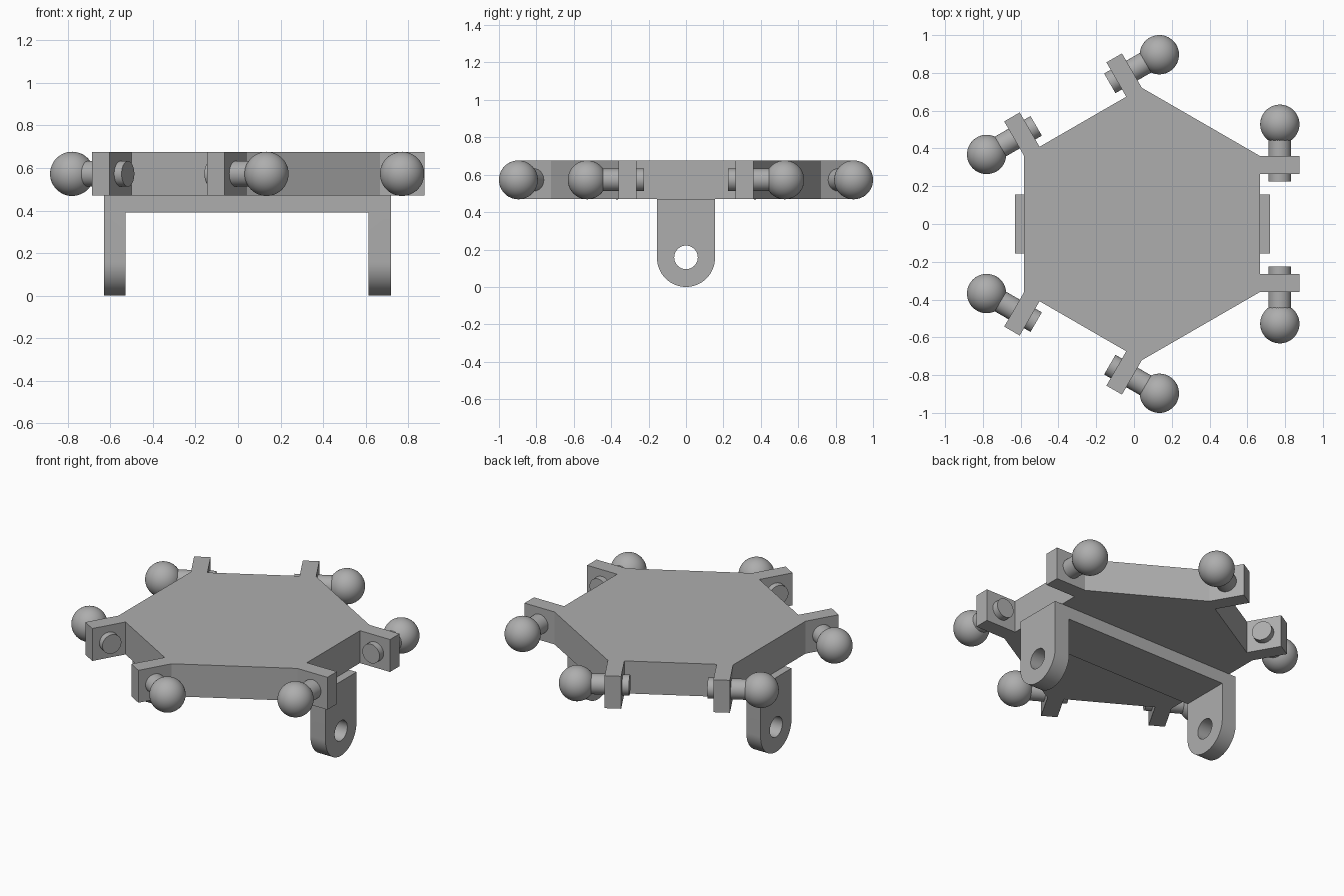
import bpy
import bmesh
from math import pi, sin, cos, radians
from mathutils import Matrix, Vector

default = bpy.data.objects.get("Cube")
if default:
    bpy.data.objects.remove(default, do_unlink=True)

grey = bpy.data.materials.new("plain_grey")
grey.use_nodes = True
colour = (0.42, 0.42, 0.42, 1)
grey.diffuse_color = colour
grey.node_tree.nodes["Principled BSDF"].inputs["Base Color"].default_value = colour

CENTRE = Vector((0.042, 0, 0))
BOTTOM, TOP = 0.47, 0.675
MID = (BOTTOM + TOP) / 2
HALF = 0.36           # half length of the long plate edge
EDGE, TIP = 0.625, 0.835
INNER = 0.265         # inner side of each lug
PIN_X, BALL_Y, BALL_R, PIN_R = 0.73, 0.528, 0.104, 0.06


def prism(name, points, along):
    """Extrude a closed outline of 3D points along a vector."""
    bm = bmesh.new()
    face = bm.faces.new([bm.verts.new(p) for p in points])
    moved = bmesh.ops.extrude_face_region(bm, geom=[face], use_keep_orig=True)["geom"]
    bmesh.ops.translate(bm, vec=along, verts=[v for v in moved if isinstance(v, bmesh.types.BMVert)])
    bmesh.ops.recalc_face_normals(bm, faces=bm.faces)
    mesh = bpy.data.meshes.new(name)
    bm.to_mesh(mesh)
    bm.free()
    mesh.materials.append(grey)
    obj = bpy.data.objects.new(name, mesh)
    bpy.context.collection.objects.link(obj)
    return obj


def smooth(obj):
    bpy.ops.object.select_all(action="DESELECT")
    obj.select_set(True)
    bpy.context.view_layer.objects.active = obj
    bpy.ops.object.shade_smooth_by_angle(angle=radians(35))


# Six-sided plate with a pair of lugs on three of its edges
half_edge = [(EDGE, INNER), (TIP, INNER), (TIP, HALF), (EDGE, HALF)]
sector = [(x, -y) for x, y in reversed(half_edge)] + half_edge
outline = []
for k in range(3):
    turn = Matrix.Rotation(k * 2 * pi / 3, 3, "Z")
    outline += [turn @ Vector((x, y, BOTTOM)) + CENTRE for x, y in sector]
prism("plate", outline, (0, 0, TOP - BOTTOM))

# Pin and ball on each lug
for k in range(3):
    turn = Matrix.Rotation(k * 2 * pi / 3, 4, "Z")
    for side, label in ((1, "left"), (-1, "right")):
        start = 0.225
        middle = turn @ Vector((PIN_X, side * (start + BALL_Y) / 2, MID)) + CENTRE
        bpy.ops.mesh.primitive_cylinder_add(vertices=48, radius=PIN_R, depth=BALL_Y - start)
        pin = bpy.context.object
        pin.name = f"pin_{label}_{k + 1}"
        pin.matrix_world = Matrix.Translation(middle) @ turn @ Matrix.Rotation(pi / 2, 4, "X")
        bpy.ops.mesh.primitive_uv_sphere_add(
            segments=48, ring_count=24, radius=BALL_R,
            location=turn @ Vector((PIN_X, side * BALL_Y, MID)) + CENTRE)
        ball = bpy.context.object
        ball.name = f"ball_{label}_{k + 1}"
        for obj in (pin, ball):
            obj.data.materials.append(grey)
            smooth(obj)

# Bracket under the plate: a U shape with rounded, drilled feet
OUT_L, IN_L, IN_R, OUT_R = -0.63, -0.53, 0.615, 0.72
ROUND = 0.155
u_shape = [(OUT_L, 0), (IN_L, 0), (IN_L, 0.39), (IN_R, 0.39),
           (IN_R, 0), (OUT_R, 0), (OUT_R, BOTTOM), (OUT_L, BOTTOM)]
bracket = prism("bracket", [(x, -0.3, z) for x, z in u_shape], (0, 0.6, 0))

arc = [pi + pi * i / 32 for i in range(33)]
side_shape = [(-1, ROUND * cos(a), ROUND + ROUND * sin(a)) for a in arc]
side_shape += [(-1, ROUND, 1), (-1, -ROUND, 1)]
trimmer = prism("bracket_trimmer", side_shape, (2, 0, 0))
ring = [2 * pi * i / 48 for i in range(48)]
drill = prism("hole_cutter", [(-1, 0.063 * cos(a), 0.158 + 0.063 * sin(a)) for a in ring], (2, 0, 0))

for cutter, operation in ((trimmer, "INTERSECT"), (drill, "DIFFERENCE")):
    mod = bracket.modifiers.new(cutter.name, "BOOLEAN")
    mod.operation, mod.solver, mod.object = operation, "EXACT", cutter
    cutter.hide_render = True
    bpy.context.view_layer.objects.active = bracket
    bpy.ops.object.modifier_apply(modifier=mod.name)
    bpy.data.objects.remove(cutter, do_unlink=True)
smooth(bracket)
